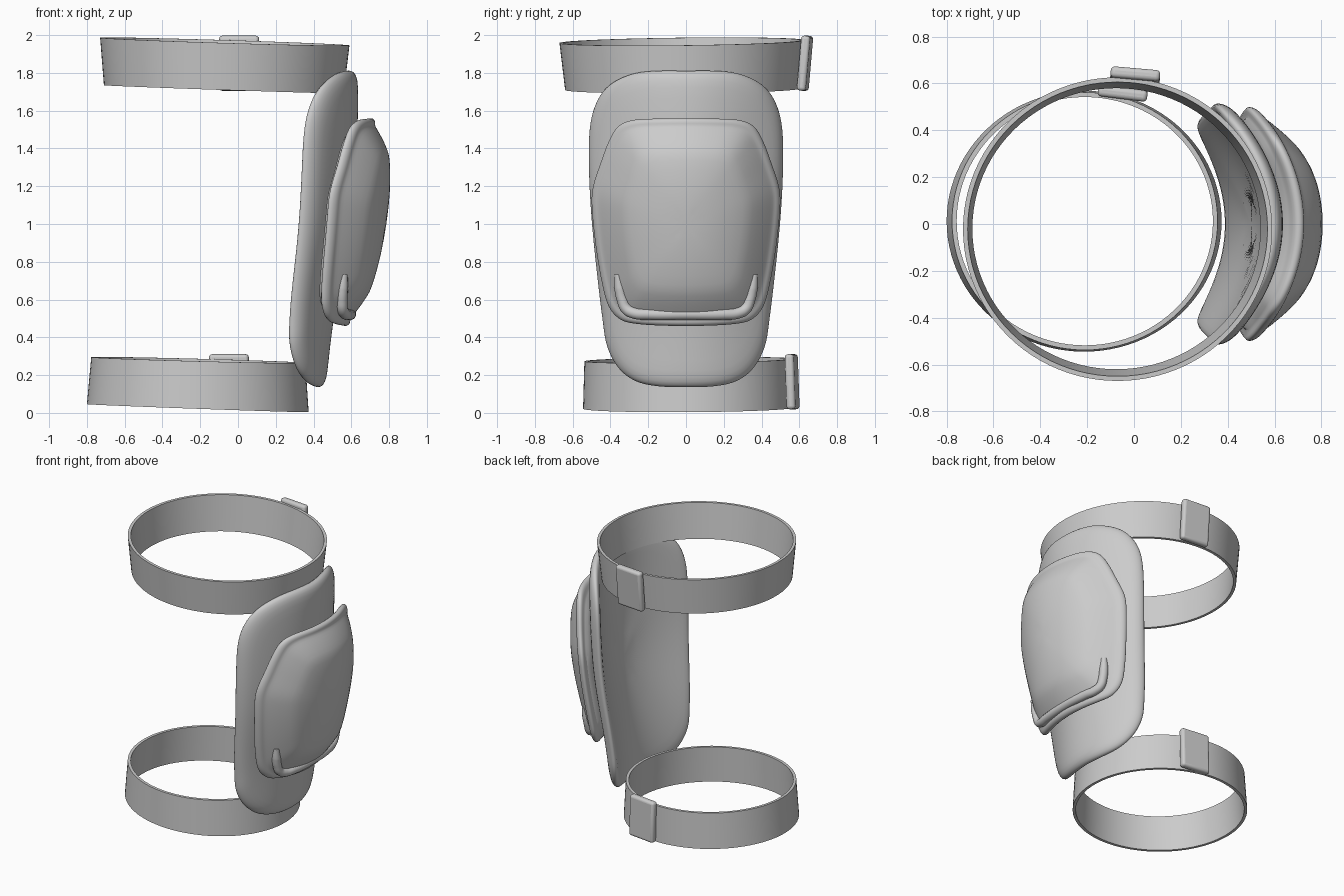
import bpy, bmesh, math
from mathutils import Vector

if "Cube" in bpy.data.objects:
    bpy.data.objects.remove(bpy.data.objects["Cube"])


def finish(name, bm, angle=40):
    bmesh.ops.recalc_face_normals(bm, faces=bm.faces)
    me = bpy.data.meshes.new(name)
    bm.to_mesh(me)
    bm.free()
    ob = bpy.data.objects.new(name, me)
    bpy.context.collection.objects.link(ob)
    bpy.ops.object.select_all(action='DESELECT')
    ob.select_set(True)
    bpy.context.view_layer.objects.active = ob
    bpy.ops.object.shade_smooth_by_angle(angle=math.radians(angle))
    return ob


def smooth_loop(half, steps=4):
    """Mirror a half outline (y, z) and run a smooth closed curve through it."""
    pts = half + [(-y, z) for y, z in reversed(half) if y > 0]
    n, out = len(pts), []
    for i in range(n):
        a, b, c, d = (Vector(pts[(i + k) % n]) for k in (-1, 0, 1, 2))
        for s in range(steps):
            t = s / steps
            out.append(0.5 * (2 * b + (c - a) * t + (2 * a - 5 * b + 4 * c - d) * t * t
                              + (3 * b - a - 3 * c + d) * t ** 3))
    return out


def spine(z):
    return 0.46 + 0.09 * math.tanh((z - 0.75) / 0.45)


def shell(name, half, zc, profile, base, bend):
    """Concentric rings of an outline, laid on a surface curved round the leg."""
    loop = smooth_loop(half)
    bm = bmesh.new()

    def vert(y, z, h):
        return bm.verts.new((spine(z) + base + h - bend * y * y, y, z))

    rings = [[vert(p.x * s, zc + (p.y - zc) * s, h) for p in loop]
             for s, h in profile[1:-1]]
    n = len(loop)
    for a, b in zip(rings, rings[1:]):
        for i in range(n):
            bm.faces.new((a[i], a[(i + 1) % n], b[(i + 1) % n], b[i]))
    for ring, h in ((rings[0], profile[0][1]), (rings[-1], profile[-1][1])):
        c = vert(0, zc, h)
        for i in range(n):
            bm.faces.new((ring[i], ring[(i + 1) % n], c))
    ob = finish(name, bm, 80)
    ob.modifiers.new("smooth", 'SUBSURF').levels = 1
    ob.modifiers["smooth"].render_levels = 1


def strap(name, low, high, thick=0.02, n=96):
    """Tilted tapered band; each rim is (cx, cy, rx, ry, z, slope_x, slope_y)."""
    bm = bmesh.new()
    rings = []
    for rim, inset in ((low, 0), (high, 0), (high, thick), (low, thick)):
        cx, cy, rx, ry, z, sx, sy = rim
        ring = []
        for i in range(n):
            a = math.tau * i / n
            x, y = cx + (rx - inset) * math.cos(a), cy + (ry - inset) * math.sin(a)
            ring.append(bm.verts.new((x, y, z + sx * (x - cx) + sy * (y - cy))))
        rings.append(ring)
    for k in range(4):
        a, b = rings[k], rings[(k + 1) % 4]
        for i in range(n):
            bm.faces.new((a[i], a[(i + 1) % n], b[(i + 1) % n], b[i]))
    finish(name, bm)


def buckle(name, loc, rot):
    bm = bmesh.new()
    bmesh.ops.create_cube(bm, size=1)
    bmesh.ops.scale(bm, vec=(0.212, 0.048, 0.292), verts=bm.verts)
    ob = finish(name, bm)
    ob.location = loc
    ob.rotation_euler = [math.radians(r) for r in rot]
    bev = ob.modifiers.new("round", 'BEVEL')
    bev.width, bev.segments = 0.018, 4


# Soft backing pad
shell("soft_pad",
      [(0, 1.815), (0.15, 1.815), (0.28, 1.80), (0.40, 1.745), (0.475, 1.65), (0.513, 1.50),
       (0.515, 1.25), (0.50, 1.0), (0.475, 0.75), (0.445, 0.50), (0.42, 0.35),
       (0.36, 0.235), (0.27, 0.165), (0.15, 0.137), (0, 0.132)], 0.97,
      [(0, 0), (0.3, 0), (0.6, 0), (0.85, 0), (0.94, 0.004), (0.985, 0.02), (1, 0.045),
       (0.985, 0.07), (0.94, 0.086), (0.85, 0.09), (0.6, 0.09), (0.3, 0.09), (0, 0.09)],
      0, 0.85)

# Hard domed cap
shell("hard_cap",
      [(0, 1.562), (0.15, 1.56), (0.28, 1.553), (0.36, 1.52), (0.41, 1.44), (0.455, 1.32),
       (0.498, 1.18), (0.497, 1.04), (0.475, 0.85), (0.445, 0.68), (0.41, 0.56),
       (0.345, 0.49), (0.25, 0.468), (0.12, 0.46), (0, 0.458)], 1.0,
      [(0, -0.06), (0.5, -0.06), (0.86, -0.06), (0.9, -0.01), (0.965, 0), (1, 0.02),
       (0.995, 0.042), (0.965, 0.054), (0.93, 0.05), (0.9, 0.06), (0.82, 0.088),
       (0.7, 0.122), (0.62, 0.136), (0.4, 0.147), (0.2, 0.15), (0, 0.15)],
      0.13, 0.75)

# Raised U-shaped rib on the cap
half = [(0.56, 0.36, 0.735), (0.553, 0.35, 0.66), (0.55, 0.337, 0.60), (0.553, 0.315, 0.55),
        (0.565, 0.275, 0.528), (0.582, 0.20, 0.522)]
path = half + [(0.596, 0, 0.522)] + [(x, -y, z) for x, y, z in reversed(half)]
cu = bpy.data.curves.new("cap_rib", 'CURVE')
cu.dimensions = '3D'
cu.bevel_depth, cu.bevel_resolution, cu.use_fill_caps = 0.03, 4, True
sp = cu.splines.new('BEZIER')
sp.bezier_points.add(len(path) - 1)
for bp, co in zip(sp.bezier_points, path):
    bp.co = co
    bp.handle_left_type = bp.handle_right_type = 'AUTO'
sp.bezier_points[0].radius = sp.bezier_points[-1].radius = 0.7
rib = bpy.data.objects.new("cap_rib", cu)
bpy.context.collection.objects.link(rib)

# Straps round the leg
strap("upper_strap", (-0.075, -0.02, 0.635, 0.62, 1.713, -0.034, 0.006),
      (-0.07, -0.022, 0.66, 0.648, 1.966, -0.031, 0.012))
strap("lower_strap", (-0.213, 0.012, 0.587, 0.557, 0.025, -0.036, 0.006),
      (-0.21, 0.012, 0.567, 0.55, 0.28, -0.027, 0.012))

# Buckles at the back
buckle("upper_buckle", (0.005, 0.63, 1.851), (-5, 0, -5))
buckle("lower_buckle", (-0.048, 0.562, 0.165), (2, 0, -7))
